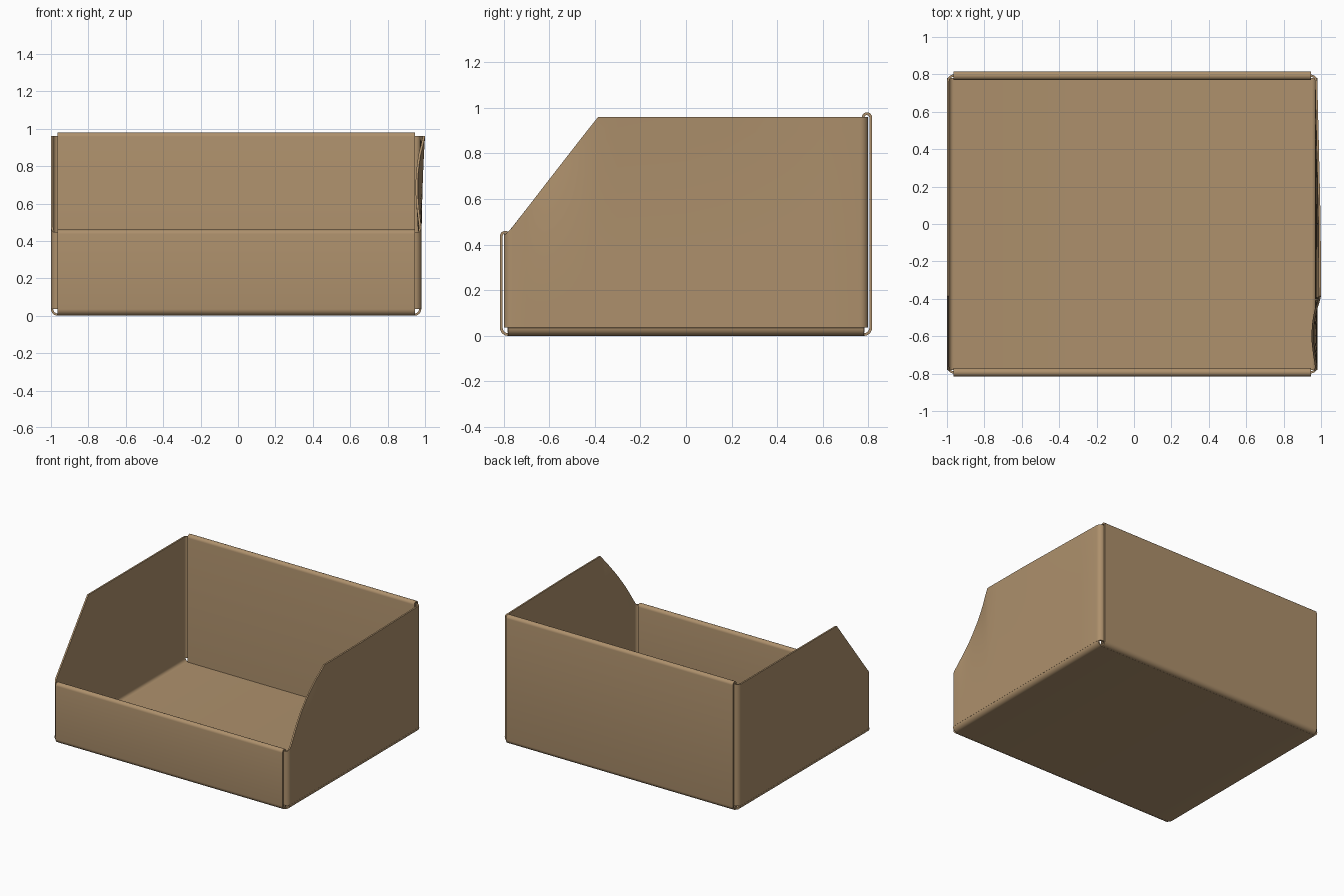
import bpy, bmesh
from math import sin, cos, pi, radians

if "Cube" in bpy.data.objects:
    bpy.data.objects.remove(bpy.data.objects["Cube"])

T = 0.012          # sheet thickness
LX, RX = -0.994, 0.974   # centre planes of the side walls
R = 0.03           # fold radius

card = bpy.data.materials.new("cardboard")
card.diffuse_color = (0.42, 0.28, 0.15, 1)
card.use_nodes = True
card.node_tree.nodes["Principled BSDF"].inputs["Base Color"].default_value = card.diffuse_color


def arc(ca, cb, r, a0, a1, n=6):
    """Points on an arc, angles in degrees."""
    return [(ca + r * cos(radians(a0 + (a1 - a0) * i / n)),
             cb + r * sin(radians(a0 + (a1 - a0) * i / n))) for i in range(n + 1)]


def sheet(name, rows):
    """Grid of points thickened into a card sheet."""
    bm = bmesh.new()
    vs = [[bm.verts.new(p) for p in row] for row in rows]
    for a, b in zip(vs, vs[1:]):
        for i in range(len(a) - 1):
            bm.faces.new((a[i], a[i + 1], b[i + 1], b[i]))
    bmesh.ops.recalc_face_normals(bm, faces=bm.faces)
    me = bpy.data.meshes.new(name)
    bm.to_mesh(me)
    bm.free()
    me.materials.append(card)
    ob = bpy.data.objects.new(name, me)
    bpy.context.collection.objects.link(ob)
    sol = ob.modifiers.new("thickness", 'SOLIDIFY')
    sol.thickness = T
    sol.offset = 0
    bpy.ops.object.select_all(action='DESELECT')
    ob.select_set(True)
    bpy.context.view_layer.objects.active = ob
    bpy.ops.object.modifier_apply(modifier="thickness")
    bpy.ops.object.shade_smooth_by_angle(angle=radians(35))
    return ob


# floor with its side edges folded up
path = arc(LX + R, T / 2 + R, R, 180, 270) + arc(RX - R, T / 2 + R, R, 270, 360)
sheet("floor", [[(x, y, z) for x, z in path] for y in (-0.78, 0.78)])


# front and back: double walls rolled over at the top
def rolled_wall(name, s, rim):
    path = arc(-0.78, T / 2 + R, R, 270, 180)
    path += arc(-0.793, rim - 0.023, 0.017, 180, 0, 10)
    path.append((-0.776, 0.014))
    sheet(name, [[(x, -s * y, z) for y, z in path] for x in (-0.965, 0.945)])


rolled_wall("front_wall", -1, 0.46)
rolled_wall("back_wall", 1, 0.98)


def interp(v, table):
    if v <= table[0][0]:
        return table[0][1]
    for (a, p), (b, q) in zip(table, table[1:]):
        if v <= b:
            t = (v - a) / (b - a)
            return p + (q - p) * t
    return table[-1][1]


TOP = [(-0.785, 0.447), (-0.385, 0.96)]
# outward lean of the warped right wall along its upper edge
WARP = [(-0.76, 0), (-0.70, -0.010), (-0.63, -0.019), (-0.55, -0.018), (-0.47, -0.006),
        (-0.43, 0.008), (-0.385, 0.02), (0, 0.018), (0.4, 0.009), (0.76, 0)]


# side walls with end flaps tucked inside the rolled walls
def side_wall(name, wall_x, s, warped):
    # s = direction towards the inside of the box
    ys = [-0.70, -0.66, -0.62, -0.58, -0.54, -0.50, -0.46, -0.42, -0.385,
          -0.3, -0.15, 0, 0.15, 0.3, 0.45, 0.6]
    bend = arc(R, -0.763, R, 270, 180)
    plan = [(0.30, -0.793)] + bend + [(0, y) for y in ys]
    plan += [(u, -y) for u, y in reversed(bend)] + [(0.30, 0.793)]
    n = 14
    rows = []
    for u, y in plan:
        h = interp(y, TOP)
        row = []
        for i in range(n + 1):
            t = i / n
            z = T / 2 + R + (h - T / 2 - R) * t
            x = wall_x + s * u
            if warped:
                x += interp(y, WARP) * t ** 3
            row.append((x, y, z))
        rows.append(row)
    sheet(name, rows)


side_wall("left_wall", LX, 1, False)
side_wall("right_wall", RX, -1, True)
